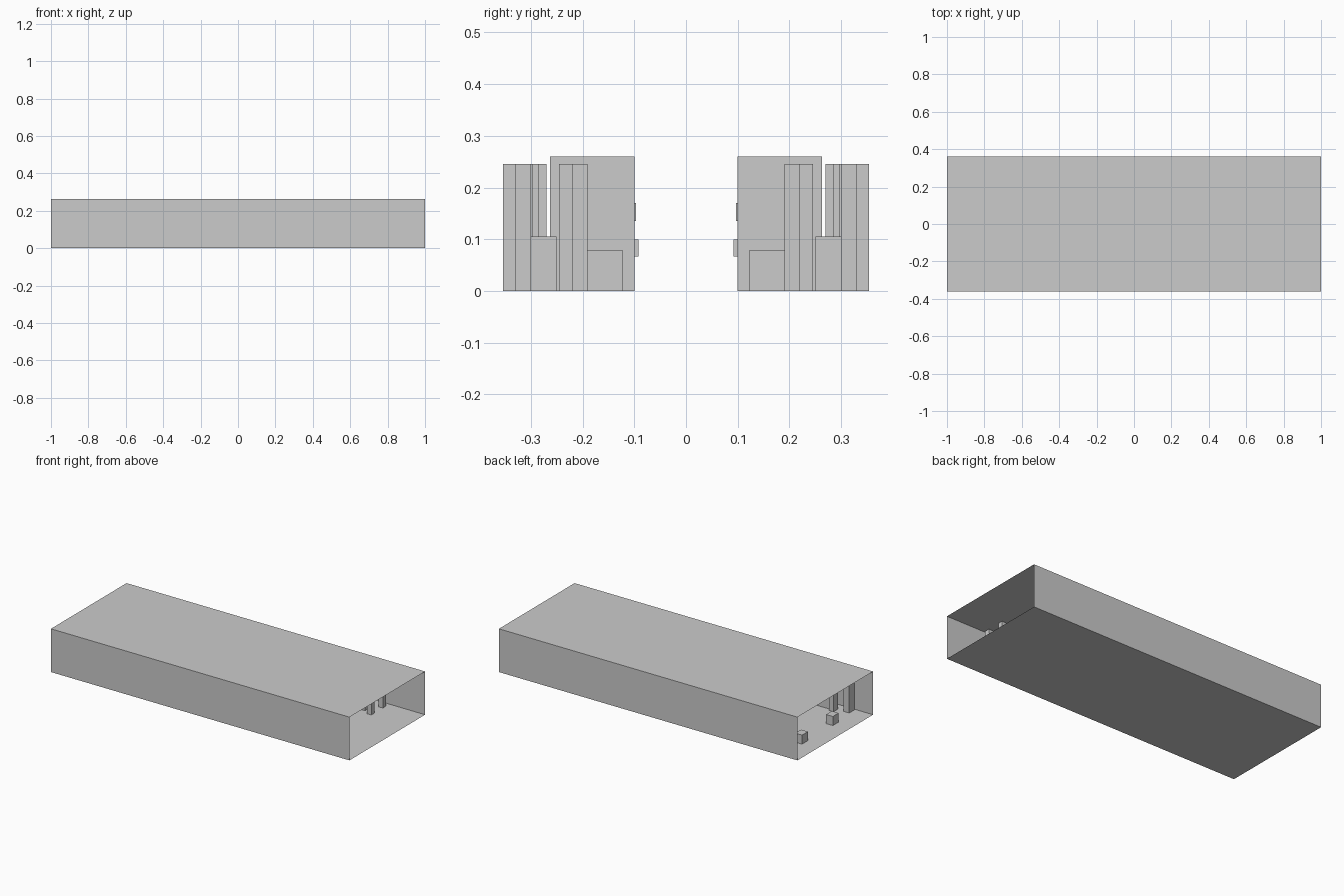
import bpy
import bmesh

cube = bpy.data.objects.get("Cube")
if cube:
    bpy.data.objects.remove(cube, do_unlink=True)

grey = bpy.data.materials.new("light_grey")
grey.use_nodes = True
colour = (0.6, 0.6, 0.6, 1)
grey.diffuse_color = colour
grey.node_tree.nodes["Principled BSDF"].inputs["Base Color"].default_value = colour


def box(name, xs, ys, zs, open_ends=False):
    """Box between two corners, optionally without its x end faces."""
    bm = bmesh.new()
    bmesh.ops.create_cube(bm, size=1)
    for v in bm.verts:
        v.co = [a[0] + (c + 0.5) * (a[1] - a[0]) for c, a in zip(v.co, (xs, ys, zs))]
    if open_ends:
        bm.normal_update()
        ends = [f for f in bm.faces if abs(f.normal.x) > 0.9]
        bmesh.ops.delete(bm, geom=ends, context='FACES_ONLY')
    mesh = bpy.data.meshes.new(name)
    bm.to_mesh(mesh)
    bm.free()
    mesh.materials.append(grey)
    obj = bpy.data.objects.new(name, mesh)
    bpy.context.collection.objects.link(obj)
    return obj


def pair(name, x, width, ys, zs):
    """Matching boxes on both sides of the central aisle."""
    xs = (x, x + width)
    box(name + "_back", xs, ys, zs)
    box(name + "_front", xs, (-ys[1], -ys[0]), zs)


# Outer tunnel, open at both ends
box("outer_tunnel", (-1, 1), (-0.362, 0.362), (0, 0.262), open_ends=True)

# Slim pillars near the right-hand end
for i, y in enumerate((0.19, 0.30)):
    pair(f"end_pillar_{i}", 0.73, 0.03, (y, y + 0.03), (0, 0.245))
pair("inner_pillar", 0.67, 0.03, (0.215, 0.245), (0, 0.245))

# Pillars, panel and low block near the other end
pair("corner_pillar", -0.88, 0.04, (0.305, 0.354), (0, 0.245))
pair("side_pillar", -0.80, 0.03, (0.27, 0.31), (0, 0.245))
pair("side_panel", -0.77, 0.10, (0.285, 0.297), (0, 0.245))
pair("low_block", -0.90, 0.045, (0.12, 0.175), (0, 0.055))

# Rows of blocks along the aisle
for i, (x, inner, outer) in enumerate(((-0.5, 0.108, 0.25), (0.0, 0.133, 0.212),
                                       (0.3, 0.10, 0.263))):
    pair(f"tall_block_{i}", x, 0.16, (inner, outer), (0, 0.26))
for i, x in enumerate((-0.3, 0.2, 0.5)):
    pair(f"row_pillar_{i}", x, 0.05, (0.327, 0.354), (0, 0.245))
    pair(f"row_post_{i}", x, 0.04, (0.25, 0.30), (0, 0.105))
pair("counter", 0.55, 0.08, (0.122, 0.19), (0, 0.078))

# Small ledges projecting into the aisle
pair("lower_ledge", 0.36, 0.04, (0.092, 0.11), (0.067, 0.10))
pair("upper_ledge", 0.32, 0.04, (0.097, 0.11), (0.135, 0.17))
